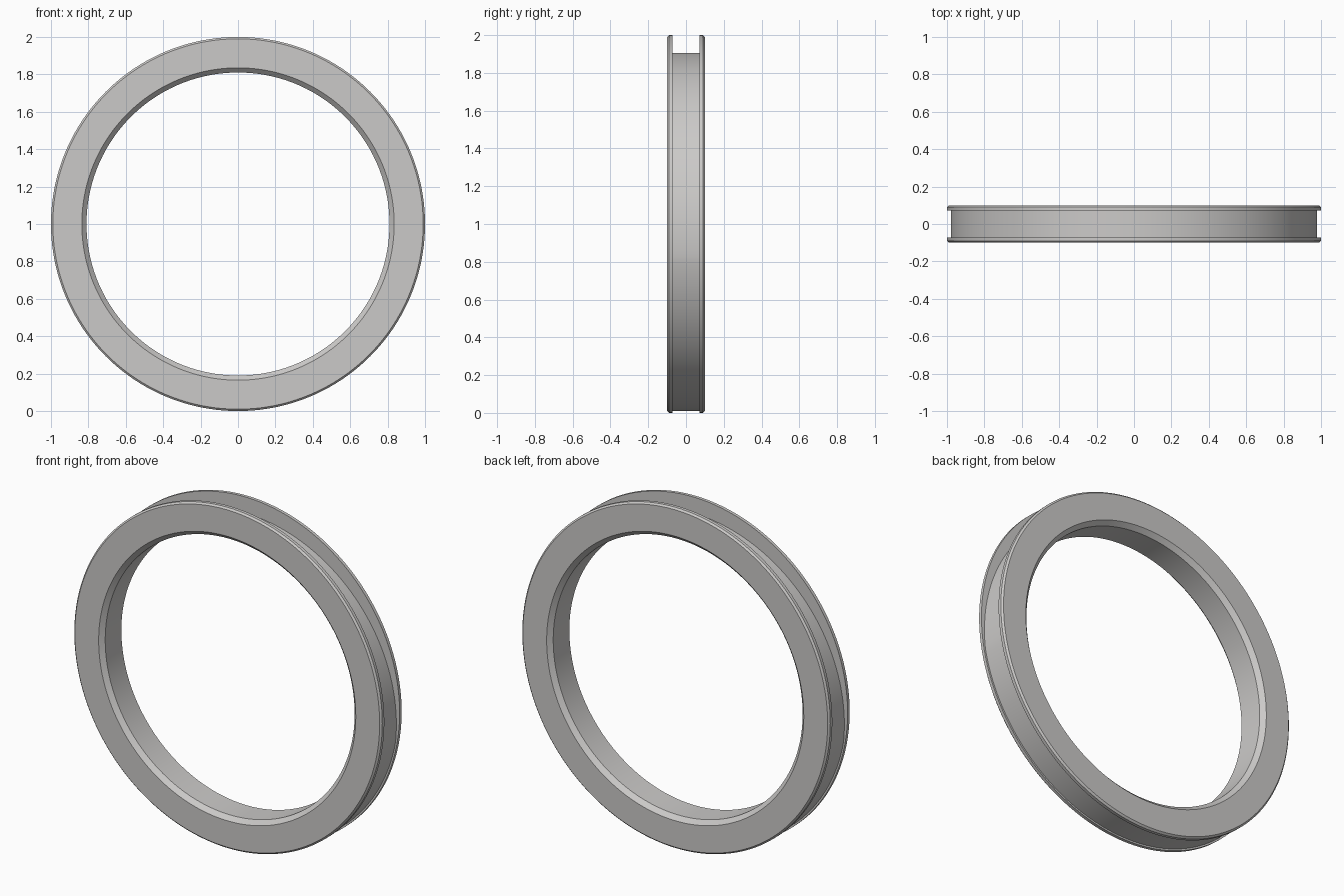
import bpy, bmesh
from math import sin, cos, tau, sqrt, radians

cube = bpy.data.objects.get("Cube")
if cube:
    bpy.data.objects.remove(cube, do_unlink=True)

SEGMENTS = 256
HALF_WIDTH = 0.10
GROOVE_HALF = 0.071
CORE_RADIUS = 0.99     # plain core between the flanges
CUT_RADIUS = 0.979     # off-centre turned groove floor
CUT_DROP = 0.074


def floor_radius(a):
    """Groove floor: a lowered circle, limited by the plain core."""
    s = CUT_DROP * sin(a)
    lowered = -s + sqrt(s * s + CUT_RADIUS ** 2 - CUT_DROP ** 2)
    return min(CORE_RADIUS, lowered)


def section(a):
    """Closed cross-section as (radius, y), mirrored front to back."""
    half = [
        (0.81, -HALF_WIDTH + 0.025),     # bore
        (0.835, -HALF_WIDTH),            # bore chamfer
        (0.99, -HALF_WIDTH),             # side face
        (1.0, -HALF_WIDTH + 0.01),       # rim chamfer
        (1.0, -GROOVE_HALF),             # rim
        (floor_radius(a), -GROOVE_HALF), # groove wall
    ]
    return half + [(r, -y) for r, y in reversed(half)]


# Grooved ring, swept around the y axis
bm = bmesh.new()
loops = []
for i in range(SEGMENTS):
    a = tau * i / SEGMENTS
    loops.append([bm.verts.new((r * cos(a), y, 1 + r * sin(a)))
                  for r, y in section(a)])
for i, loop in enumerate(loops):
    after = loops[(i + 1) % SEGMENTS]
    for j in range(len(loop)):
        k = (j + 1) % len(loop)
        bm.faces.new((loop[j], loop[k], after[k], after[j]))
bmesh.ops.recalc_face_normals(bm, faces=bm.faces)
mesh = bpy.data.meshes.new("grooved_ring")
bm.to_mesh(mesh)
bm.free()
ring = bpy.data.objects.new("grooved_ring", mesh)
bpy.context.collection.objects.link(ring)

# Light grey material
grey = bpy.data.materials.new("light_grey")
grey.use_nodes = True
colour = (0.60, 0.59, 0.58, 1)
grey.diffuse_color = colour
grey.node_tree.nodes["Principled BSDF"].inputs["Base Color"].default_value = colour
mesh.materials.append(grey)

# Smooth around the ring, sharp at the chamfers
bpy.ops.object.select_all(action='DESELECT')
ring.select_set(True)
bpy.context.view_layer.objects.active = ring
bpy.ops.object.shade_smooth_by_angle(angle=radians(30))
